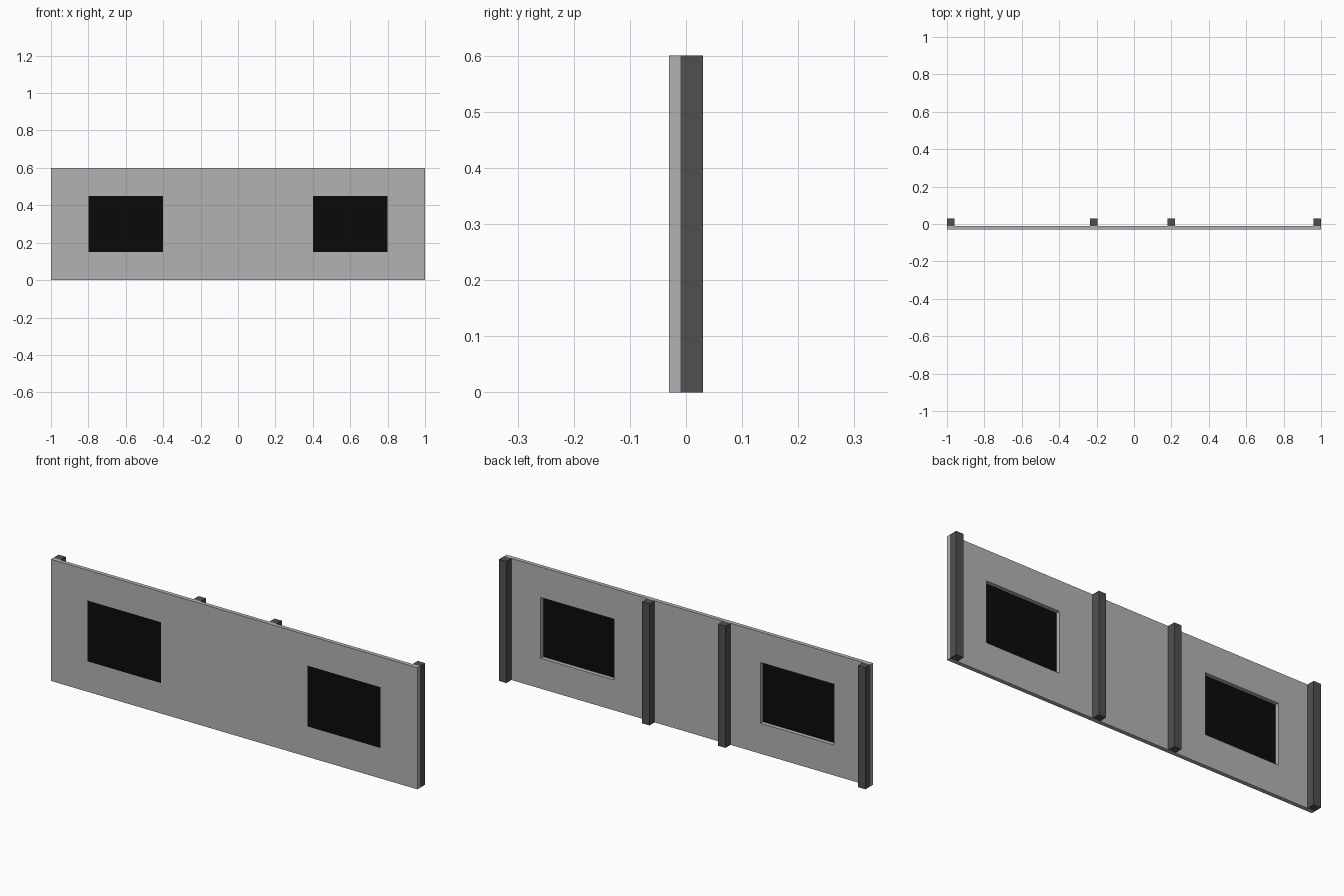
import bpy, bmesh

if "Cube" in bpy.data.objects:
    bpy.data.objects.remove(bpy.data.objects["Cube"])

def material(name, v):
    m = bpy.data.materials.new(name)
    m.diffuse_color = (v, v, v, 1)
    m.use_nodes = True
    m.node_tree.nodes["Principled BSDF"].inputs["Base Color"].default_value = m.diffuse_color
    return m

grey = material("panel_grey", 0.45)
dark = material("post_dark", 0.08)
black = material("pane_black", 0.003)

def finish(name, bm, mat):
    me = bpy.data.meshes.new(name)
    bm.to_mesh(me)
    bm.free()
    me.materials.append(mat)
    ob = bpy.data.objects.new(name, me)
    bpy.context.collection.objects.link(ob)
    return ob

def box(name, x0, x1, y0, y1, z0, z1, mat):
    bm = bmesh.new()
    bmesh.ops.create_cube(bm, size=1)
    for v in bm.verts:
        v.co = (x1 if v.co.x > 0 else x0, y1 if v.co.y > 0 else y0, z1 if v.co.z > 0 else z0)
    return finish(name, bm, mat)

# Wall panel: grid of cells with two openings left out, extruded to thickness
xs, zs = (-1, -0.8, -0.4, 0.4, 0.8, 1), (0, 0.15, 0.45, 0.6)
bm = bmesh.new()
verts = [[bm.verts.new((x, -0.03, z)) for z in zs] for x in xs]
cells = []
for i in range(5):
    for j in range(3):
        if j == 1 and i in (1, 3):
            continue
        cells.append(bm.faces.new((verts[i][j], verts[i + 1][j], verts[i + 1][j + 1], verts[i][j + 1])))
ret = bmesh.ops.extrude_face_region(bm, geom=cells, use_keep_orig=True)
for v in ret["geom"]:
    if isinstance(v, bmesh.types.BMVert):
        v.co.y = -0.01
bmesh.ops.recalc_face_normals(bm, faces=bm.faces)
bmesh.ops.dissolve_limit(bm, angle_limit=0.01, verts=bm.verts, edges=bm.edges)
finish("wall_panel", bm, grey)

# Window panes: single faces flush with the front
for side, x in (("left", -0.8), ("right", 0.4)):
    bm = bmesh.new()
    bm.faces.new([bm.verts.new((x + dx, -0.03, z)) for dx, z in
                  ((0, 0.15), (0.4, 0.15), (0.4, 0.45), (0, 0.45))])
    finish("window_pane_" + side, bm, black)

# Support posts along the back
for i, c in enumerate((-0.98, -0.216, 0.198, 0.98)):
    box(f"support_post_{i + 1}", c - 0.02, c + 0.02, -0.01, 0.03, 0, 0.6, dark)
